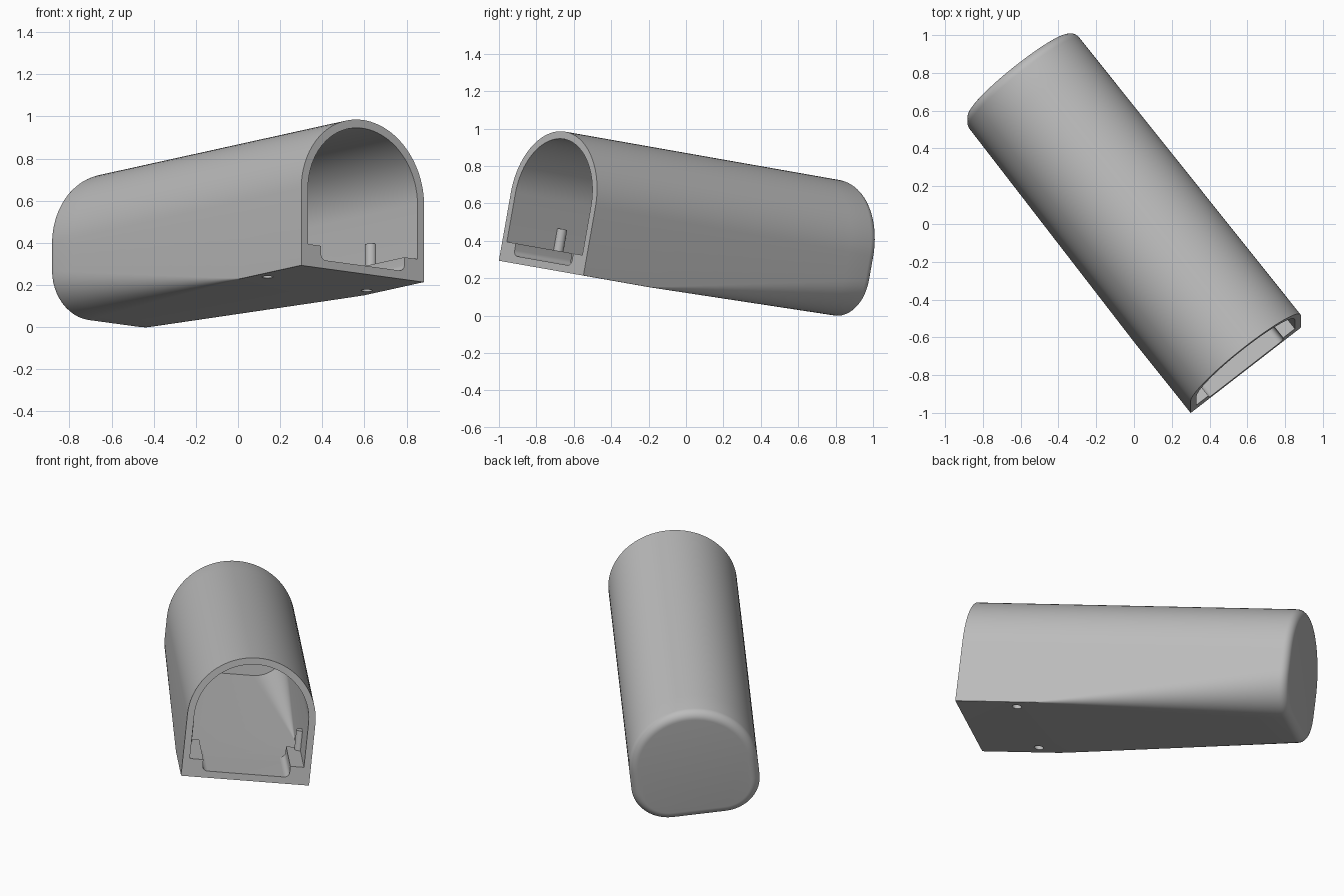
import bpy, bmesh, math
from mathutils import Matrix, Vector

cube = bpy.data.objects.get("Cube")
if cube:
    bpy.data.objects.remove(cube)

# Overall pose and main sizes
POSE = Matrix.Rotation(math.radians(-10), 4, 'X') @ Matrix.Rotation(math.radians(38.2), 4, 'Z')
CX, CZ, R = -0.034, 0.485, 0.371
FRONT, BACK, BEND = -1.0, 0.945, -0.54
WALL, FILLET = 0.04, 0.05
FLOOR = 0.115

grey = bpy.data.materials.new("plain grey")
grey.use_nodes = True
colour = (0.5, 0.5, 0.5, 1)
grey.diffuse_color = colour
grey.node_tree.nodes["Principled BSDF"].inputs["Base Color"].default_value = colour


def finish(name, bm):
    bmesh.ops.recalc_face_normals(bm, faces=bm.faces)
    mesh = bpy.data.meshes.new(name)
    bm.to_mesh(mesh)
    bm.free()
    mesh.materials.append(grey)
    ob = bpy.data.objects.new(name, mesh)
    bpy.context.collection.objects.link(ob)
    ob.matrix_world = POSE
    return ob


def select(ob):
    bpy.ops.object.select_all(action='DESELECT')
    ob.select_set(True)
    bpy.context.view_layer.objects.active = ob


def arc(cx, cz, r, a0, a1, n):
    angles = [math.radians(a0 + (a1 - a0) * i / n) for i in range(n + 1)]
    return [(cx + r * math.cos(a), cz + r * math.sin(a)) for a in angles]


def section(y, inset):
    """Arched outline whose lower corners grow rounder toward the back."""
    t = max(0, (y - BEND) / (BACK - BEND))
    rad = R - inset
    low = FLOOR + 0.024 * t + inset
    r = max(0.22 * t - inset, 0.002)
    pts = arc(CX, CZ, rad, 0, 180, 48)
    pts += arc(CX - rad + r, low + r, r, 180, 270, 12)
    pts += arc(CX + rad - r, low + r, r, 270, 360, 12)
    return [(x, y, z) for x, z in pts]


def loft(name, rings):
    bm = bmesh.new()
    loops = [[bm.verts.new(p) for p in ring] for ring in rings]
    for a, b in zip(loops, loops[1:]):
        for i in range(len(a)):
            j = (i + 1) % len(a)
            bm.faces.new((a[i], a[j], b[j], b[i]))
    bm.faces.new(loops[0])
    bm.faces.new(loops[-1])
    return finish(name, bm)


def cylinder(name, x, y, z0, z1, r):
    bm = bmesh.new()
    bmesh.ops.create_cone(bm, cap_ends=True, segments=32, radius1=r, radius2=r, depth=z1 - z0,
                          matrix=Matrix.Translation((x, y, (z0 + z1) / 2)))
    return finish(name, bm)


def cut(ob, cutter):
    mod = ob.modifiers.new("hole", 'BOOLEAN')
    mod.operation = 'DIFFERENCE'
    mod.solver = 'EXACT'
    mod.object = cutter
    select(ob)
    bpy.ops.object.modifier_apply(modifier=mod.name)


# Hollow shell: inner skin, front rim, outer skin and rounded back edge
straight = [FRONT, BEND] + [BEND + (BACK - FILLET - BEND) * i / 10 for i in range(1, 11)]
inner = [section(y, WALL) for y in reversed(straight)]
outer = [section(y, 0) for y in straight]
rounded = []
for i in range(1, 9):
    a = math.radians(90 * i / 8)
    rounded.append(section(BACK - FILLET + FILLET * math.sin(a), FILLET * (1 - math.cos(a))))
shell = loft("shell", inner + outer + rounded)

# Ledges, posts and screw holes on both sides
parts = [shell]
HOLE_Y = -0.65
for side, word in ((1, "left"), (-1, "right")):
    edge, wall, low, top = 0.252, R - WALL, FLOOR + WALL - 0.003, 0.222
    profile = [(wall, low), (wall, top), (edge, top)]
    profile += arc(edge - 0.03, low + 0.033, 0.03, 0, -90, 6)
    profile += [(edge - 0.03, low)]
    rings = [[(CX + side * x, y, z) for x, z in profile] for y in (FRONT, HOLE_Y + 0.04)]
    ledge = loft(word + "_ledge", rings)
    post = cylinder(word + "_post", CX + side * 0.325, HOLE_Y, 0.2, 0.34, 0.028)
    cutter = cylinder(word + "_hole_cutter", CX + side * 0.30, HOLE_Y, 0.05, 0.19, 0.027)
    cut(shell, cutter)
    cut(ledge, cutter)
    bpy.data.objects.remove(cutter)
    parts += [ledge, post]

for ob in parts:
    select(ob)
    bpy.ops.object.shade_smooth_by_angle(angle=math.radians(30))
